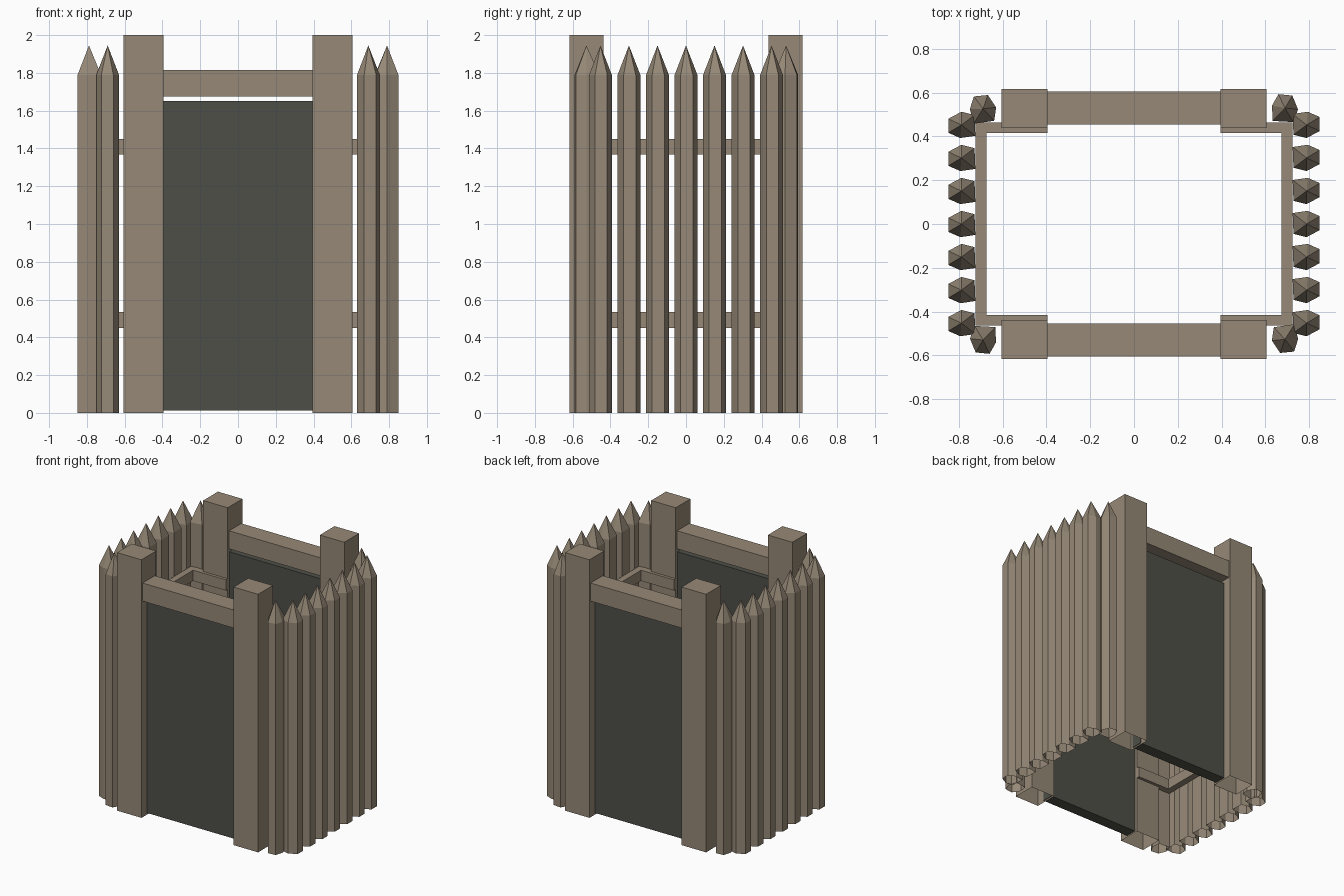
import bpy, bmesh
from math import pi
from mathutils import Matrix, Vector

cube = bpy.data.objects.get("Cube")
if cube:
    bpy.data.objects.remove(cube, do_unlink=True)


def material(name, rgb):
    m = bpy.data.materials.new(name)
    m.use_nodes = True
    m.diffuse_color = (*rgb, 1)
    m.node_tree.nodes["Principled BSDF"].inputs["Base Color"].default_value = (*rgb, 1)
    return m


WOOD = material("weathered wood", (0.305, 0.25, 0.184))
DARK = material("dark panel", (0.078, 0.078, 0.066))


def finish(name, bm, mat):
    bmesh.ops.recalc_face_normals(bm, faces=bm.faces)
    mesh = bpy.data.meshes.new(name)
    bm.to_mesh(mesh)
    bm.free()
    mesh.materials.append(mat)
    obj = bpy.data.objects.new(name, mesh)
    bpy.context.collection.objects.link(obj)


def box(name, x, y, z, mat, turn, open_bottom=False):
    """Box from (min, max) ranges, turned about the centre."""
    bm = bmesh.new()
    lo, hi = Vector((x[0], y[0], z[0])), Vector((x[1], y[1], z[1]))
    place = Matrix.Translation((lo + hi) / 2) @ Matrix.Diagonal((*(hi - lo), 1))
    bmesh.ops.create_cube(bm, size=1, matrix=place)
    bmesh.ops.recalc_face_normals(bm, faces=bm.faces)
    if open_bottom:
        low = [f for f in bm.faces if f.normal.z < -0.9]
        bmesh.ops.delete(bm, geom=low, context='FACES_ONLY')
    bmesh.ops.transform(bm, matrix=turn, verts=bm.verts)
    finish(name, bm, mat)


# Cross-section of a hewn stake, with +x pointing outward
SECTION = [(0.06, -0.028), (0.06, 0.036), (0.005, 0.06),
           (-0.064, 0.05), (-0.06, -0.045), (0, -0.06)]


def stake(name, x, y, angle, turn):
    """Six-sided stake, open underneath, with a pointed tip."""
    bm = bmesh.new()
    base = [bm.verts.new((u, v, 0)) for u, v in SECTION]
    top = [bm.verts.new((u, v, 1.79)) for u, v in SECTION]
    tip = bm.verts.new((0, 0, 1.945))
    for i in range(len(SECTION)):
        j = (i + 1) % len(SECTION)
        bm.faces.new((base[i], base[j], top[j], top[i]))
        bm.faces.new((top[i], top[j], tip))
    place = turn @ Matrix.Translation((x, y, 0)) @ Matrix.Rotation(angle, 4, 'Z')
    bmesh.ops.transform(bm, matrix=place, verts=bm.verts)
    finish(name, bm, WOOD)


# The gate has two matching halves, one turned half way round
for half, angle in (("left", 0), ("right", pi)):
    turn = Matrix.Rotation(angle, 4, 'Z')
    end = "back" if half == "left" else "front"

    # Doorway: posts, lintel and recessed panel
    box(end + "_post_a", (0.395, 0.605), (0.438, 0.618), (0, 2), WOOD, turn, True)
    box(end + "_post_b", (-0.605, -0.395), (0.438, 0.618), (0, 2), WOOD, turn, True)
    box(end + "_lintel", (-0.4, 0.4), (0.455, 0.605), (1.675, 1.815), WOOD, turn)
    box(end + "_panel", (-0.4, 0.4), (0.46, 0.55), (0.012, 1.65), DARK, turn)

    # Rails with short returns to the posts
    for level, z in (("lower", 0.45), ("upper", 1.367)):
        zr = (z, z + 0.083)
        box(f"{half}_{level}_rail", (0.675, 0.725), (-0.465, 0.465), zr, WOOD, turn)
        for part, y in (("a", (0.415, 0.465)), ("b", (-0.465, -0.415))):
            box(f"{half}_{level}_return_{part}", (0.395, 0.675), y, zr, WOOD, turn)

    # Palisade: a row of seven plus one at each corner
    for i in range(-3, 4):
        stake(f"{half}_stake_{i + 4}", 0.789, 0.151 * i, 0, turn)
    stake(half + "_corner_stake_a", 0.69, 0.53, pi / 2 - 0.1, turn)
    stake(half + "_corner_stake_b", 0.69, -0.527, -pi / 2 + 0.1, turn)
